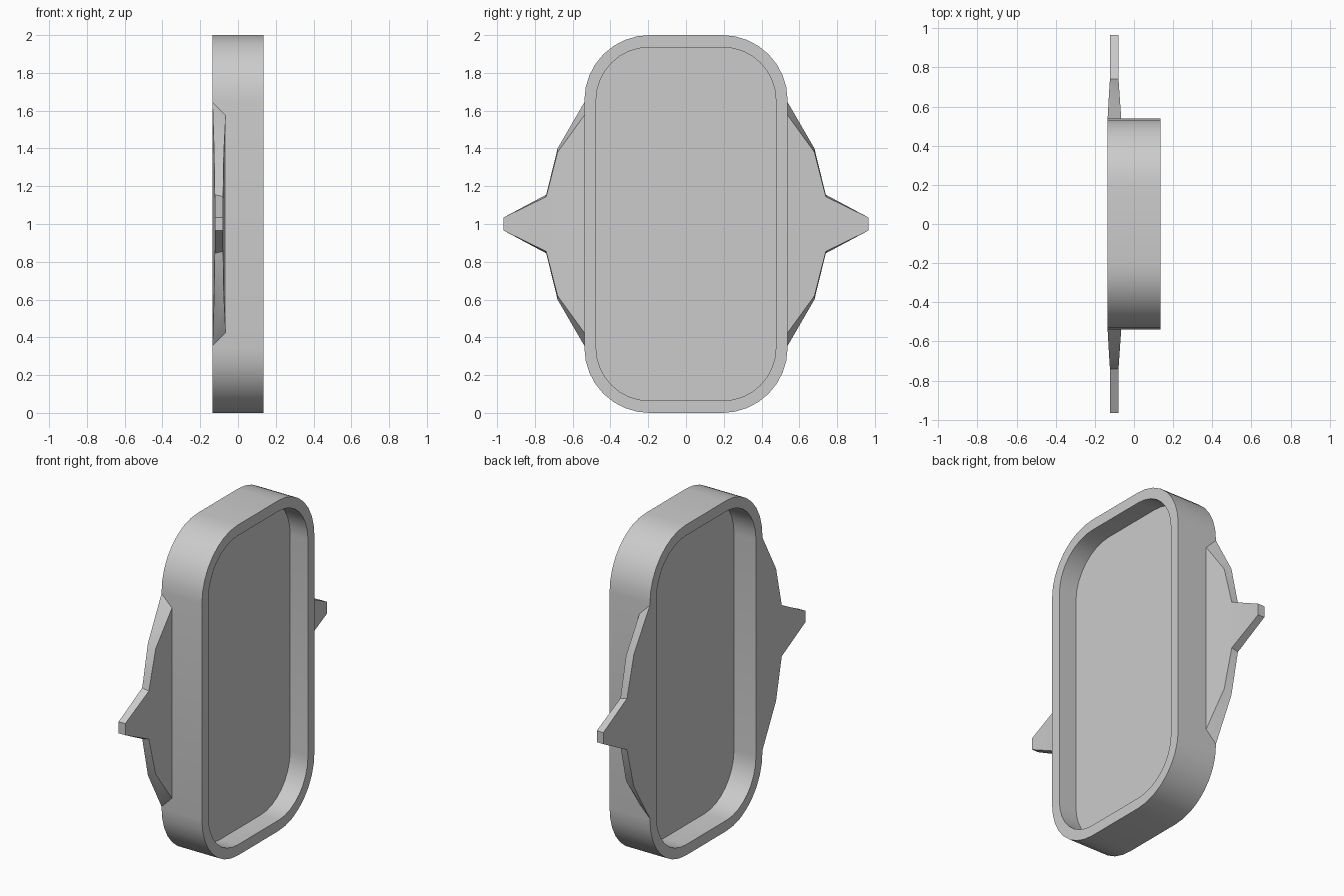
import bpy, bmesh
from math import sin, cos, pi, radians

if "Cube" in bpy.data.objects:
    bpy.data.objects.remove(bpy.data.objects["Cube"])


def rounded_loop(bm, x, hy, hz, r, seg=8):
    """Rounded rectangle of vertices in the y-z plane, centred on z = 1."""
    verts = []
    for k, (sy, sz) in enumerate([(1, 1), (-1, 1), (-1, -1), (1, -1)]):
        for i in range(seg + 1):
            a = (k + i / seg) * pi / 2
            verts.append(bm.verts.new((x, sy * (hy - r) + r * cos(a),
                                       1 + sz * (hz - r) + r * sin(a))))
    return verts


def bridge(bm, a, b):
    n = len(a)
    for i in range(n):
        j = (i + 1) % n
        bm.faces.new((a[i], a[j], b[j], b[i]))


def finish(bm, name):
    bmesh.ops.recalc_face_normals(bm, faces=bm.faces)
    mesh = bpy.data.meshes.new(name)
    bm.to_mesh(mesh)
    bm.free()
    ob = bpy.data.objects.new(name, mesh)
    bpy.context.collection.objects.link(ob)
    bpy.ops.object.select_all(action='DESELECT')
    bpy.context.view_layer.objects.active = ob
    ob.select_set(True)
    bpy.ops.object.shade_smooth_by_angle(angle=radians(30))


# Frame: rounded slab recessed on both faces around a thin panel
T = 0.135
OUTER, INNER = (0.538, 1.0, 0.345), (0.476, 0.935, 0.28)
bm = bmesh.new()
loops = [rounded_loop(bm, x, *size) for x, size in
         [(0.012, INNER), (-T, INNER), (-T, OUTER),
          (T, OUTER), (T, INNER), (0.016, INNER)]]
for a, b in zip(loops, loops[1:]):
    bridge(bm, a, b)
bm.faces.new(loops[0])
bm.faces.new(loops[-1])
finish(bm, "recessed_frame")

# Side fins: stations of (y, back x, front x, back half height, front half height)
STATIONS = [(0.535, -0.135, -0.065, 0.65, 0.58),
            (0.68, -0.127, -0.075, 0.40, 0.38),
            (0.74, -0.123, -0.079, 0.155, 0.145),
            (0.965, -0.123, -0.079, 0.035, 0.035)]
for side, label in ((-1, "front"), (1, "rear")):
    bm = bmesh.new()
    rings = []
    for y, xb, xf, hb, hf in STATIONS:
        rings.append([bm.verts.new((x, side * y, 1 + z)) for x, z in
                      [(xb, -hb), (xf, -hf), (xf, hf), (xb, hb)]])
    for a, b in zip(rings, rings[1:]):
        bridge(bm, a, b)
    bm.faces.new(rings[0])
    bm.faces.new(rings[-1])
    finish(bm, label + "_fin")
